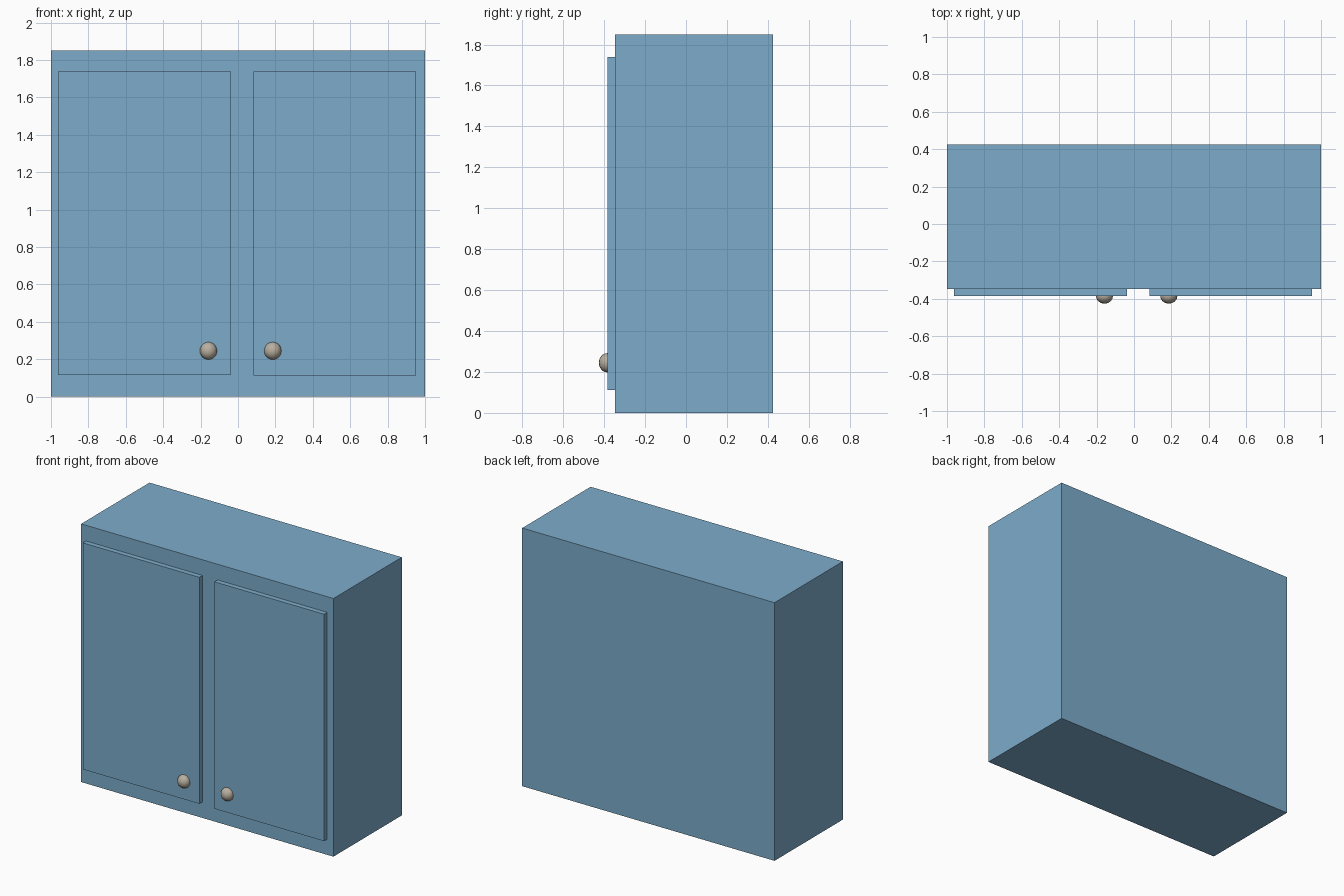
import bpy

if "Cube" in bpy.data.objects:
    bpy.data.objects.remove(bpy.data.objects["Cube"])


def material(name, rgb):
    m = bpy.data.materials.new(name)
    m.diffuse_color = (*rgb, 1)
    m.use_nodes = True
    m.node_tree.nodes["Principled BSDF"].inputs["Base Color"].default_value = m.diffuse_color
    return m


blue = material("soft blue paint", (0.205, 0.415, 0.60))
stone = material("beige knob", (0.48, 0.43, 0.35))


def box(name, x0, x1, y0, y1, z0, z1, mat):
    bpy.ops.mesh.primitive_cube_add(
        size=1, location=((x0 + x1) / 2, (y0 + y1) / 2, (z0 + z1) / 2))
    o = bpy.context.object
    o.name = name
    o.scale = (x1 - x0, y1 - y0, z1 - z0)
    bpy.ops.object.transform_apply(location=False, rotation=False, scale=True)
    o.data.materials.append(mat)
    return o


def knob(name, x):
    bpy.ops.mesh.primitive_uv_sphere_add(
        segments=16, ring_count=10, radius=1, location=(x, -0.384, 0.245))
    o = bpy.context.object
    o.name = name
    o.scale = (0.046, 0.042, 0.047)
    bpy.ops.object.transform_apply(location=False, rotation=False, scale=True)
    o.data.materials.append(stone)
    bpy.ops.object.shade_smooth_by_angle()


# Cabinet body
box("cabinet_body", -1, 1, -0.348, 0.426, 0, 1.85, blue)

# Doors, slightly sunk into the body
box("left_door", -0.962, -0.038, -0.384, -0.34, 0.115, 1.738, blue)
box("right_door", 0.082, 0.951, -0.384, -0.34, 0.112, 1.738, blue)

# Round knobs
knob("left_knob", -0.158)
knob("right_knob", 0.186)
